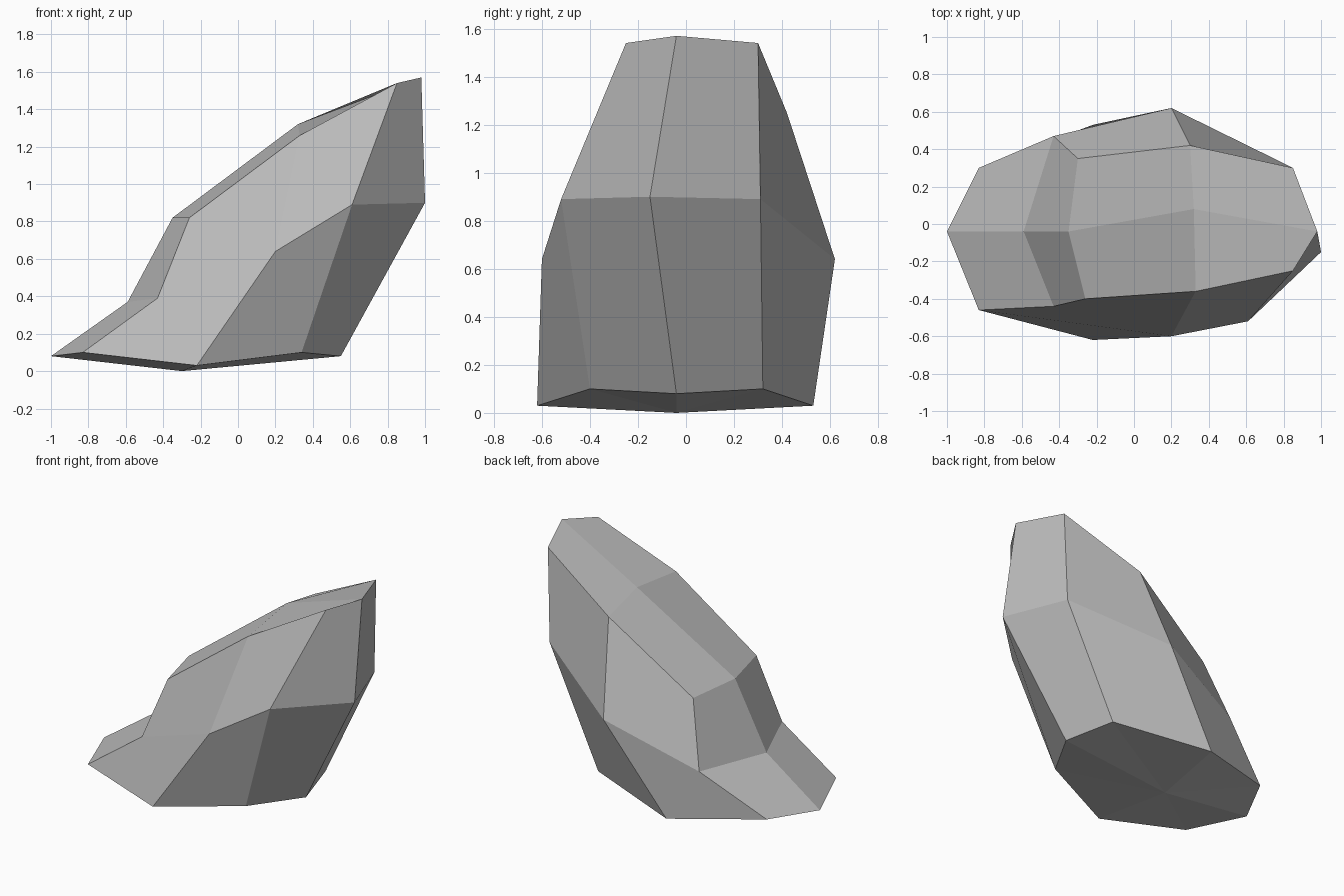
import bpy
import bmesh

# Remove the default object
default_cube = bpy.data.objects.get("Cube")
if default_cube:
    bpy.data.objects.remove(default_cube, do_unlink=True)


def make_material(name, colour):
    mat = bpy.data.materials.new(name)
    mat.use_nodes = True
    mat.diffuse_color = colour
    shader = next(n for n in mat.node_tree.nodes if n.type == "BSDF_PRINCIPLED")
    shader.inputs["Base Color"].default_value = colour
    return mat


stone_grey = make_material("stone grey", (0.5, 0.5, 0.5, 1))
bm = bmesh.new()


def add_points(points):
    return [bm.verts.new(point) for point in points]


def bridge(first, second):
    """Join two rows of equal length with a strip of quads."""
    for i in range(len(first) - 1):
        bm.faces.new((first[i], first[i + 1], second[i + 1], second[i]))


# Foot: an eight-sided outline around a slightly lower centre
foot_centre = bm.verts.new((-.30, -.04, 0))
foot = add_points([
    (-1, -.04, .08), (-.83, -.46, .10), (-.22, -.62, .03), (.34, -.40, .10),
    (.55, -.04, .08), (.45, .32, .10), (-.22, .53, .03), (-.83, .30, .10)])
for i, corner in enumerate(foot):
    bm.faces.new((foot_centre, foot[(i + 1) % len(foot)], corner))

# Sloping back: cross rows of front edge, ridge and rear edge, from foot to tip
step = add_points([(-.43, -.44, .39), (-.59, -.04, .37), (-.43, .47, .39)])
shelf = add_points([(-.26, -.40, .82), (-.35, -.04, .82), (-.30, .35, .82)])
shoulder = add_points([(.33, -.36, 1.26), (.32, .08, 1.32), (.30, .42, 1.25)])
tip = add_points([(.85, -.25, 1.54), (.98, -.04, 1.57), (.85, .30, 1.54)])
slope = [[foot[1], foot[0], foot[7]], step, shelf, shoulder, tip]
for lower, upper in zip(slope, slope[1:]):
    bridge(lower, upper)

# Waist: the widest line, running from the front round the overhang to the rear
waist = add_points([
    (.20, -.60, .64), (.61, -.52, .89), (1, -.15, .90),
    (.83, .31, .89), (.20, .62, .64)])

# Overhang below the waist, and the walls rising from it to the tip
bridge(foot[2:7], waist)
bridge(waist[1:4], tip)

# Front and rear flanks, closed with the same pattern on each side
for side, waist_end, waist_next, foot_near, foot_far in (
        (0, waist[0], waist[1], foot[1], foot[2]),
        (-1, waist[-1], waist[-2], foot[7], foot[6])):
    bm.faces.new((foot_near, foot_far, waist_end, step[side]))
    bm.faces.new((step[side], waist_end, shoulder[side], shelf[side]))
    bm.faces.new((shoulder[side], waist_end, waist_next, tip[side]))

# Finish as one flat-shaded stone
bmesh.ops.recalc_face_normals(bm, faces=bm.faces[:])
mesh = bpy.data.meshes.new("rock")
bm.to_mesh(mesh)
bm.free()
mesh.materials.append(stone_grey)
rock = bpy.data.objects.new("rock", mesh)
bpy.context.collection.objects.link(rock)
